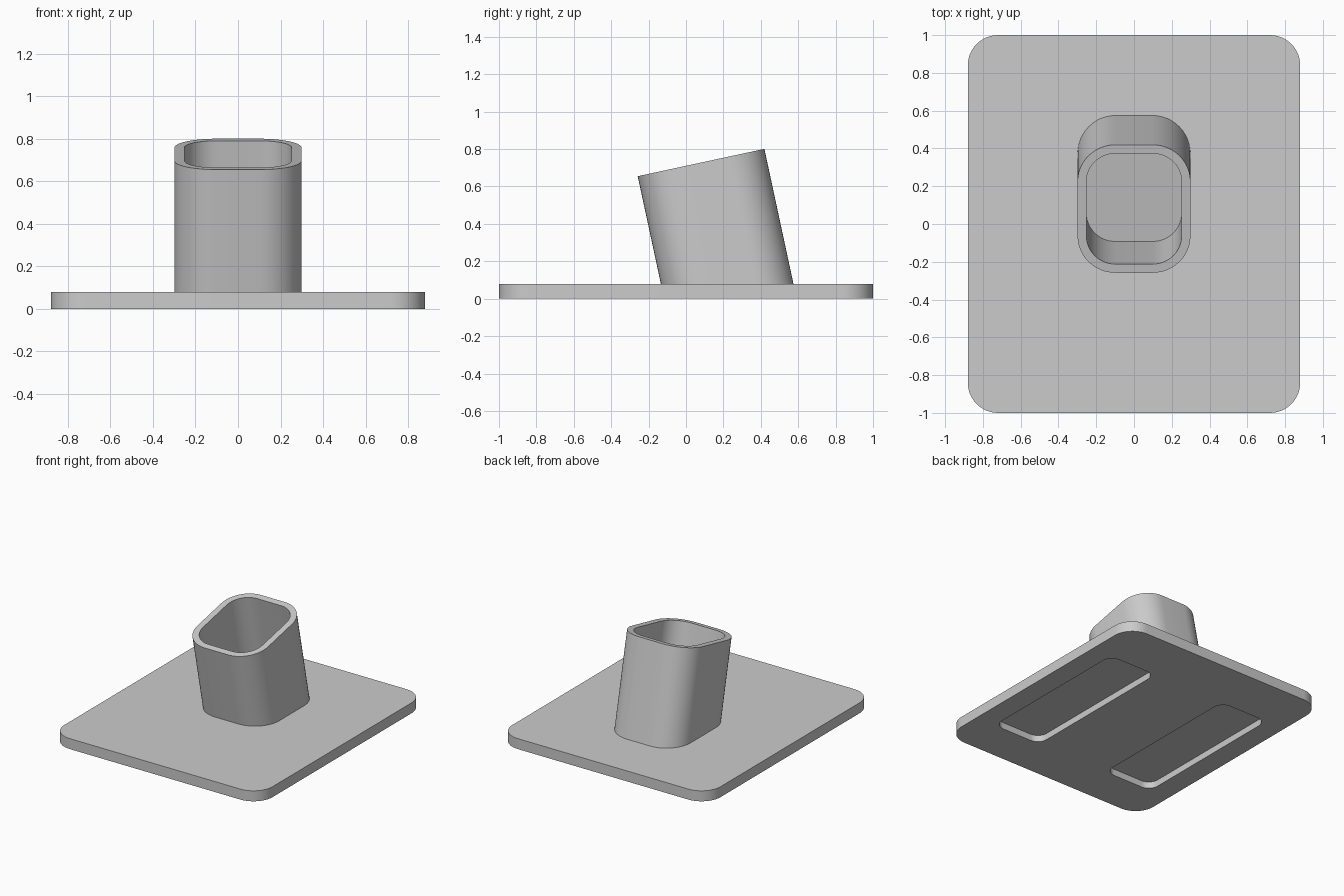
import bpy, bmesh
from math import sin, cos, pi, radians
from mathutils import Vector

cube = bpy.data.objects.get("Cube")
if cube:
    bpy.data.objects.remove(cube)

grey = bpy.data.materials.new("light_grey")
grey.use_nodes = True
COLOUR = (0.6, 0.6, 0.6, 1)
grey.diffuse_color = COLOUR
grey.node_tree.nodes["Principled BSDF"].inputs["Base Color"].default_value = COLOUR


def rounded_rect(half_x, half_y, radius, segments=12):
    """Outline of a rectangle with round corners, counter-clockwise."""
    points = []
    for quarter, (sx, sy) in enumerate([(1, 1), (-1, 1), (-1, -1), (1, -1)]):
        for i in range(segments + 1):
            a = (quarter + i / segments) * pi / 2
            points.append((sx * (half_x - radius) + radius * cos(a),
                           sy * (half_y - radius) + radius * sin(a)))
    return points


def bridge(bm, ring_a, ring_b):
    """Quads between two rings of equal length."""
    n = len(ring_a)
    for i in range(n):
        j = (i + 1) % n
        bm.faces.new((ring_a[i], ring_a[j], ring_b[j], ring_b[i]))


def finish(bm, name):
    bmesh.ops.recalc_face_normals(bm, faces=bm.faces)
    mesh = bpy.data.meshes.new(name)
    bm.to_mesh(mesh)
    bm.free()
    obj = bpy.data.objects.new(name, mesh)
    bpy.context.collection.objects.link(obj)
    mesh.materials.append(grey)
    return obj


def slab(name, outline, z0, z1, x=0, y=0):
    bm = bmesh.new()
    low, high = [[bm.verts.new((px + x, py + y, z)) for px, py in outline] for z in (z0, z1)]
    bridge(bm, low, high)
    bm.faces.new(low)
    bm.faces.new(high)
    return finish(bm, name)


def smooth(obj):
    bpy.ops.object.select_all(action="DESELECT")
    obj.select_set(True)
    bpy.context.view_layer.objects.active = obj
    bpy.ops.object.shade_smooth_by_angle(angle=radians(30))


# Base plate with two shallow pockets underneath, running front to back
PLATE_TOP = 0.08
plate = slab("base_plate", rounded_rect(0.88, 1, 0.16), 0, PLATE_TOP)
bpy.context.view_layer.objects.active = plate
for side in (-1, 1):
    cutter = slab("pocket_cutter", rounded_rect(0.205, 0.635, 0.08), -0.1, 0.05,
                  x=side * 0.51, y=-0.04)
    cutter.hide_render = True
    cut = plate.modifiers.new("pocket", "BOOLEAN")
    cut.operation = "DIFFERENCE"
    cut.solver = "EXACT"
    cut.object = cutter
    bpy.ops.object.modifier_apply(modifier=cut.name)
    bpy.data.objects.remove(cutter)
smooth(plate)

# Leaning socket: square-cut rim, foot trimmed flat on the plate,
# and a well whose floor is parallel to the rim
TILT = radians(12.15)
WALL = 0.047
WELL_DEPTH = 0.57
centre = Vector((0, 0.0805, 0.728))
across = Vector((0, cos(TILT), sin(TILT)))
axis = Vector((0, -sin(TILT), cos(TILT)))


def rim_points(inset):
    return [centre + Vector((u, 0, 0)) + across * v
            for u, v in rounded_rect(0.299 - inset, 0.3465 - inset, 0.2 - inset)]


bm = bmesh.new()
outer, inner = rim_points(0), rim_points(WALL)
foot = [bm.verts.new(p - axis * ((p.z - PLATE_TOP) / axis.z)) for p in outer]
outer_rim = [bm.verts.new(p) for p in outer]
inner_rim = [bm.verts.new(p) for p in inner]
well_floor = [bm.verts.new(p - axis * WELL_DEPTH) for p in inner]
for lower, upper in ((foot, outer_rim), (outer_rim, inner_rim), (inner_rim, well_floor)):
    bridge(bm, lower, upper)
bm.faces.new(well_floor)
bm.faces.new(foot)
smooth(finish(bm, "leaning_socket"))
